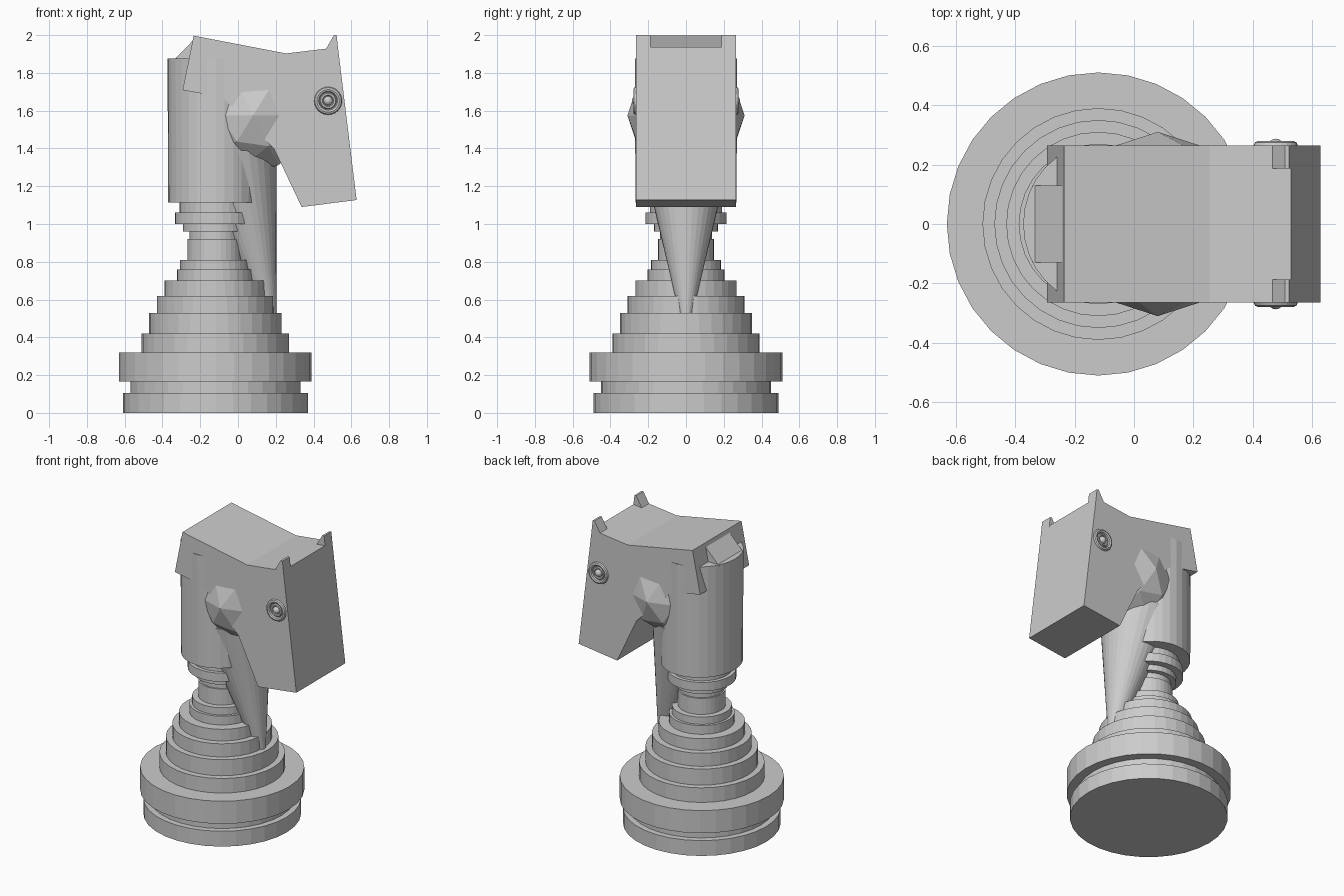
import bpy, bmesh, math
from mathutils import Vector, Matrix

if "Cube" in bpy.data.objects:
    bpy.data.objects.remove(bpy.data.objects["Cube"])

AX = -0.12  # x of the turned base axis


def make(name, bm):
    bmesh.ops.recalc_face_normals(bm, faces=bm.faces)
    me = bpy.data.meshes.new(name)
    bm.to_mesh(me)
    bm.free()
    ob = bpy.data.objects.new(name, me)
    bpy.context.collection.objects.link(ob)
    return ob


def prism(name, profile, y0, y1):
    """Extrude an (x, z) profile from y0 to y1."""
    bm = bmesh.new()
    face = bm.faces.new([bm.verts.new((x, y0, z)) for x, z in profile])
    ext = bmesh.ops.extrude_face_region(bm, geom=[face])
    verts = [g for g in ext["geom"] if isinstance(g, bmesh.types.BMVert)]
    bmesh.ops.translate(bm, verts=verts, vec=(0, y1 - y0, 0))
    return make(name, bm)


def loft(name, rings, n=32):
    """Skin rings given as (centre x, z, radius x, radius y)."""
    bm = bmesh.new()
    loops = [[bm.verts.new((cx + rx * math.cos(2 * math.pi * i / n),
                            ry * math.sin(2 * math.pi * i / n), z))
              for i in range(n)] for cx, z, rx, ry in rings]
    for a, b in zip(loops, loops[1:]):
        for i in range(n):
            j = (i + 1) % n
            bm.faces.new((a[i], a[j], b[j], b[i]))
    bm.faces.new(loops[0][::-1])
    bm.faces.new(loops[-1])
    return make(name, bm)


# Stepped turned base: (top height, radius)
steps = [(0.105, 0.49), (0.165, 0.45), (0.32, 0.51), (0.42, 0.39), (0.53, 0.35),
         (0.62, 0.31), (0.70, 0.268), (0.76, 0.204), (0.81, 0.186), (0.92, 0.148),
         (0.96, 0.138), (1.0, 0.17), (1.06, 0.214), (1.12, 0.19)]
rings, z = [], 0.0
for top, r in steps:
    rings += [(AX, z, r, r), (AX, top, r, r)]
    z = top
loft("stepped_base", rings)

# Neck column and tapering chest cone
loft("neck_column", [(AX, 1.115, 0.25, 0.268), (AX, 1.875, 0.253, 0.27)])
loft("chest_cone", [(0.166, 0.53, 0.037, 0.037), (-0.037, 1.39, 0.24, 0.24)])

# Head with muzzle
prism("head", [(-0.235, 1.997), (0.254, 1.903), (0.466, 1.928), (0.529, 1.936),
               (0.628, 1.127), (0.337, 1.09), (0.19, 1.4), (-0.08, 1.67),
               (-0.293, 1.709)], -0.265, 0.265)

# Low-poly cheeks (one faceted ball through the head)
bm = bmesh.new()
bmesh.ops.create_icosphere(bm, subdivisions=2, radius=0.31,
                           matrix=Matrix.Translation((0.08, 0, 1.575)))
make("cheeks", bm)

# Mane tuft behind the head
prism("mane_tuft", [(-0.343, 1.865), (-0.235, 1.975), (-0.18, 1.85)], -0.13, 0.13)

for side, s in (("right", -1), ("left", 1)):
    # Ears
    prism(side + "_ear", [(0.462, 1.92), (0.508, 2.0), (0.522, 2.0), (0.531, 1.92)],
          s * 0.187, s * 0.265)
    # Eye: ring and pupil
    bpy.ops.mesh.primitive_torus_add(
        major_segments=24, minor_segments=8, major_radius=0.06, minor_radius=0.014,
        location=(0.477, s * 0.265, 1.652), rotation=(math.pi / 2, 0, 0))
    bpy.context.object.name = side + "_eye_ring"
    bpy.ops.mesh.primitive_uv_sphere_add(
        segments=16, ring_count=8, radius=0.025,
        location=(0.477, s * 0.262, 1.652), rotation=(math.pi / 2, 0, 0))
    bpy.context.object.name = side + "_pupil"
    bpy.ops.mesh.primitive_torus_add(
        major_segments=24, minor_segments=6, major_radius=0.035, minor_radius=0.009,
        location=(0.477, s * 0.265, 1.652), rotation=(math.pi / 2, 0, 0))
    bpy.context.object.name = side + "_eye_inner_ring"
